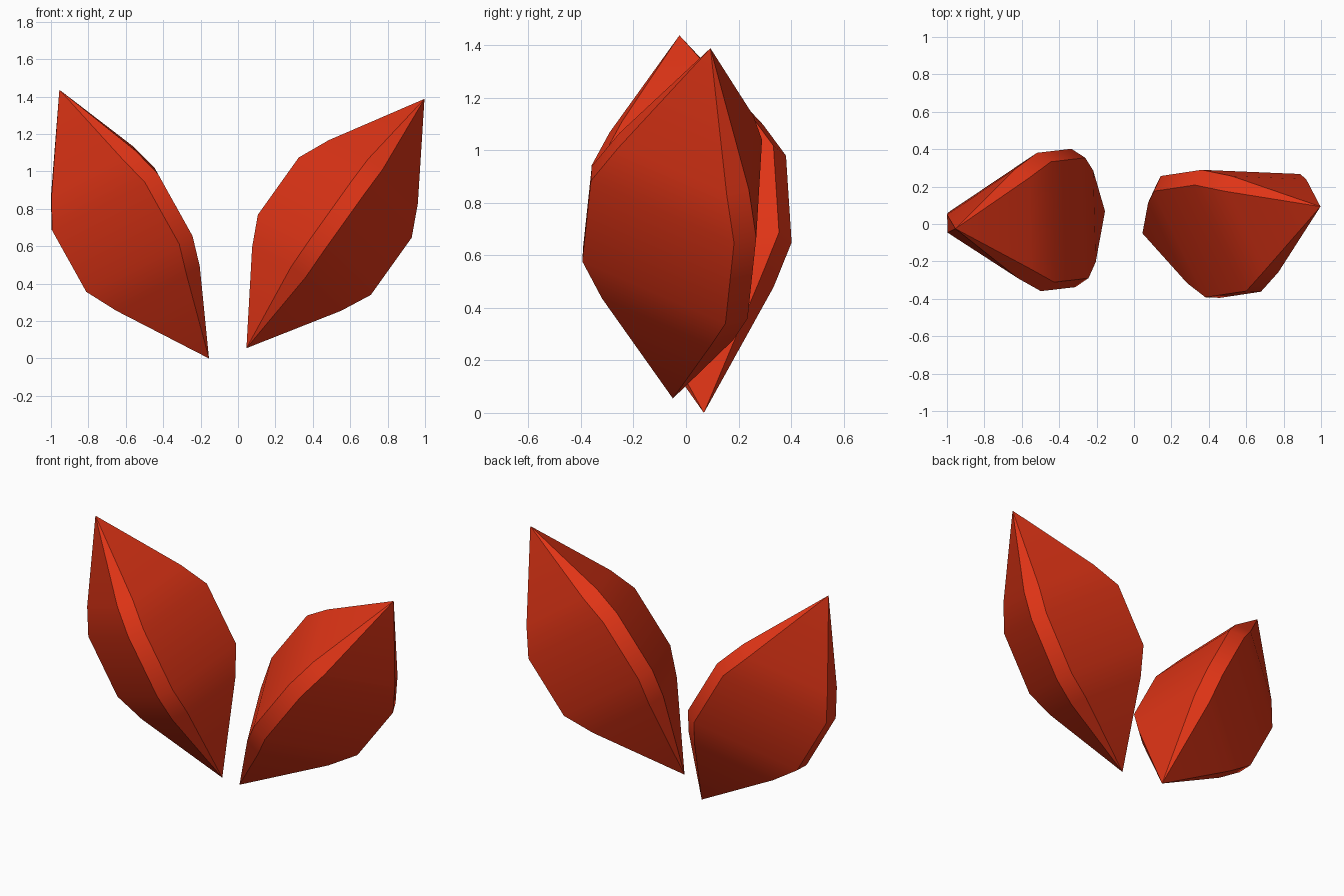
import bpy, bmesh, math
from mathutils import Vector

if "Cube" in bpy.data.objects:
    bpy.data.objects.remove(bpy.data.objects["Cube"])

red = bpy.data.materials.new("red")
red.diffuse_color = (0.75, 0.035, 0.008, 1)
red.use_nodes = True
red.node_tree.nodes["Principled BSDF"].inputs["Base Color"].default_value = red.diffuse_color

# position along the axis (0-1) and keel distance of each ring
RINGS = [(0.285, 0.31), (0.385, 0.40), (0.615, 0.40), (0.715, 0.31)]
HALF_STRIP = 0.048  # half width of the bevelled corner strips


def shard(name, bottom, top, keel_hint):
    """Double-pointed shard with a triangular section and bevelled corners."""
    bottom, top = Vector(bottom), Vector(top)
    axis = (top - bottom).normalized()
    k = Vector(keel_hint)
    k = (k - axis * k.dot(axis)).normalized()
    s = axis.cross(k)

    bm = bmesh.new()
    rings = []
    for t, d in RINGS:
        centre = bottom.lerp(top, t)
        ring = []
        for i in range(3):
            a = math.radians(120 * i)
            out = k * math.cos(a) + s * math.sin(a)
            side = s * math.cos(a) - k * math.sin(a)
            for sign in (-1, 1):
                ring.append(bm.verts.new(centre + out * d + side * sign * HALF_STRIP))
        rings.append(ring)
    low, high = bm.verts.new(bottom), bm.verts.new(top)
    for j in range(6):
        n = (j + 1) % 6
        bm.faces.new((low, rings[0][n], rings[0][j]))
        bm.faces.new((high, rings[-1][j], rings[-1][n]))
        for a, b in zip(rings, rings[1:]):
            bm.faces.new((a[j], a[n], b[n], b[j]))
    bmesh.ops.recalc_face_normals(bm, faces=bm.faces)

    mesh = bpy.data.meshes.new(name)
    bm.to_mesh(mesh)
    bm.free()
    mesh.materials.append(red)
    ob = bpy.data.objects.new(name, mesh)
    bpy.context.collection.objects.link(ob)
    bpy.ops.object.select_all(action='DESELECT')
    ob.select_set(True)
    bpy.context.view_layer.objects.active = ob
    bpy.ops.object.shade_smooth_by_angle(angle=math.radians(30))


# left shard: flat face up and inward, keel outward
shard("left_shard", (-0.155, 0.068, 0.0), (-0.955, -0.025, 1.437), (-0.874, 0, -0.486))
# right shard: flat face at the back, keel to the front
shard("right_shard", (0.045, -0.05, 0.055), (0.997, 0.093, 1.388), (-0.028, -1, 0.02))
